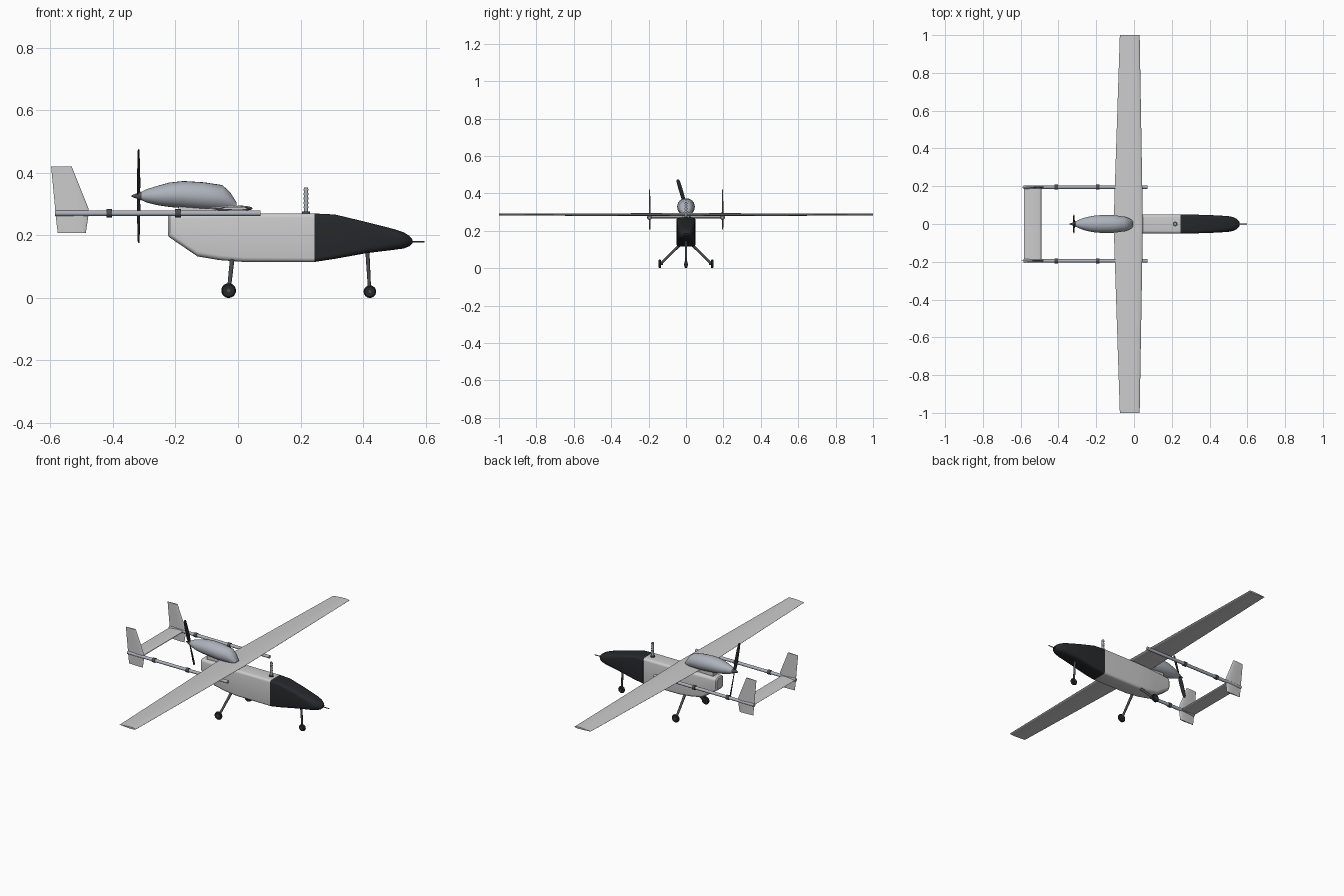
import bpy, bmesh
from math import pi, cos, sin
from mathutils import Vector

if "Cube" in bpy.data.objects:
    bpy.data.objects.remove(bpy.data.objects["Cube"])


def material(name, rgb):
    m = bpy.data.materials.new(name)
    m.diffuse_color = (*rgb, 1)
    m.use_nodes = True
    m.node_tree.nodes["Principled BSDF"].inputs["Base Color"].default_value = m.diffuse_color
    return m


DARK = material("dark", (0.02, 0.021, 0.024))
LIGHT = material("light", (0.78, 0.78, 0.79))
STEEL = material("steel", (0.42, 0.45, 0.5))
STRUT = material("strut", (0.07, 0.075, 0.08))


def loft(name, rings, mat, angle=0.6):
    """Skin a list of equal-length point rings and cap both ends."""
    bm = bmesh.new()
    vs = [[bm.verts.new(p) for p in r] for r in rings]
    n = len(vs[0])
    for a, b in zip(vs, vs[1:]):
        for i in range(n):
            j = (i + 1) % n
            bm.faces.new((a[i], a[j], b[j], b[i]))
    bm.faces.new(vs[0])
    bm.faces.new(vs[-1])
    bmesh.ops.recalc_face_normals(bm, faces=bm.faces)
    me = bpy.data.meshes.new(name)
    bm.to_mesh(me)
    bm.free()
    ob = bpy.data.objects.new(name, me)
    bpy.context.collection.objects.link(ob)
    me.materials.append(mat)
    bpy.ops.object.select_all(action='DESELECT')
    ob.select_set(True)
    bpy.context.view_layer.objects.active = ob
    bpy.ops.object.shade_smooth_by_angle(angle=angle)
    return ob


def rounded_section(x, zb, zt, hw, r):
    """Rounded rectangle across the x axis."""
    pts = []
    for k, (sy, top) in enumerate(((1, 1), (-1, 1), (-1, 0), (1, 0))):
        cy, cz = sy * (hw - r), (zt - r if top else zb + r)
        for s in range(5):
            a = k * pi / 2 + s * pi / 8
            pts.append((x, cy + r * cos(a), cz + r * sin(a)))
    return pts


def oval_section(x, zb, zt, hw, n=24):
    c, h = (zb + zt) / 2, (zt - zb) / 2
    return [(x, hw * cos(2 * pi * i / n), c + h * sin(2 * pi * i / n)) for i in range(n)]


def rod(name, a, b, r1, mat, r2=None, n=20):
    a, b = Vector(a), Vector(b)
    q = (b - a).to_track_quat('Z', 'Y')
    ring = lambda c, r: [c + q @ Vector((r * cos(2 * pi * i / n), r * sin(2 * pi * i / n), 0)) for i in range(n)]
    return loft(name, [ring(a, r1), ring(b, r1 if r2 is None else r2)], mat)


def airfoil(xl, xt, thick, place):
    """Closed airfoil loop; place(x, t) sets chord and thickness axes."""
    up = ((0, 0), (.02, .22), (.08, .38), (.2, .5), (.4, .49), (.65, .32), (.85, .15), (1, .03))
    loop = [(u, t) for u, t in up] + [(u, -t * .8) for u, t in reversed(up[1:])]
    return [place(xl + (xt - xl) * u, t * thick) for u, t in loop]


# Fuselage and dark nose
body = [(-.224, .200, .262, .028, .014), (-.218, .193, .267, .034, .015), (-.13, .133, .270, .042, .016),
        (-.06, .121, .271, .047, .016), (.02, .115, .271, .05, .015), (.245, .115, .270, .05, .013)]
loft("fuselage", [rounded_section(*s) for s in body], LIGHT)
nose = [(.245, .115, .270, .0505, .013), (.31, .125, .267, .05, .014), (.41, .143, .243, .047, .018),
        (.50, .154, .220, .042, .024), (.53, .158, .210, .035, .023), (.548, .165, .199, .024, .0165),
        (.558, .175, .187, .011, .0058)]
loft("nose_cone", [rounded_section(*s) for s in nose], DARK)
rod("nose_probe", (.55, 0, .179), (.597, 0, .179), .0025, STRUT, n=10)

# Wing
loft("wing", [airfoil(xl, xt, t, lambda x, h, y=y: (x, y, .286 + h))
              for y, xl, xt, t in ((-1, .03, -.075, .011), (0, .047, -.108, .018), (1, .03, -.075, .011))], LIGHT)

# Engine pod, spinner and propeller
pod = [(-.312, .315, .337, .012), (-.295, .306, .347, .021), (-.26, .297, .358, .034), (-.22, .291, .369, .043),
       (-.175, .287, .374, .047), (-.11, .282, .370, .047), (-.05, .280, .361, .039), (-.025, .280, .338, .03),
       (-.005, .283, .306, .016)]
loft("engine_pod", [oval_section(*s) for s in pod], STEEL)
loft("pod_pylon", [rounded_section(x, .255, .30, .018, .008) for x in (-.19, -.07)], LIGHT)
rod("spinner", (-.308, 0, .326), (-.341, 0, .326), .015, STRUT, r2=.002)
axis, side = Vector((0, -.29, .957)), Vector((0, .957, .29))
for label, sgn in (("upper", 1), ("lower", -1)):
    rings = []
    for d, w, tw in ((0, .007, .6), (.04, .011, .5), (.11, .011, .3), (.15, .009, .2), (.155, .005, .2)):
        c = Vector((-.318, 0, .326)) + axis * d * sgn
        u = side * cos(tw) + Vector((sgn * sin(tw), 0, 0))
        v = axis.cross(u).normalized()
        rings.append([c + u * w * cos(k * pi / 6) + v * .0025 * sin(k * pi / 6) for k in range(12)])
    loft("propeller_blade_" + label, rings, DARK)

# Tail booms, clamps and fins
for label, y in (("left", .195), ("right", -.195)):
    rod("boom_" + label, (-.585, y, .271), (.072, y, .271), .009, STEEL)
    for i, x in enumerate((-.412, -.192)):
        rod(f"boom_clamp_{label}_{i}", (x - .009, y, .271), (x + .009, y, .271), .013, STRUT)
    loft("fin_" + label, [airfoil(xl, xt, t, lambda x, h, z=z: (x, y + h, z))
                          for z, xl, xt, t in ((.208, -.487, -.577, .008), (.268, -.478, -.584, .010),
                                               (.285, -.478, -.585, .010), (.42, -.532, -.598, .007))], LIGHT)
loft("tailplane", [airfoil(-.49, -.583, .011, lambda x, h, y=y: (x, y, .271 + h)) for y in (-.195, .195)], LIGHT)

# Ribbed antenna
rod("antenna_base", (.218, 0, .265), (.218, 0, .276), .013, STRUT)
rod("antenna", (.218, 0, .27), (.218, 0, .353), .0065, STEEL)
for i in range(5):
    z = .287 + i * .014
    rod(f"antenna_rib_{i}", (.218, 0, z), (.218, 0, z + .006), .008, STEEL)


# Landing gear
def wheel(name, x, y, r, w):
    prof = ((-w, r * .8), (-w * .6, r * .95), (0, r), (w * .6, r * .95), (w, r * .8))
    rings = [[(x + q * cos(i * pi / 14), y + o, r + q * sin(i * pi / 14)) for i in range(28)] for o, q in prof]
    loft(name, rings, DARK)


for label, s in (("left", 1), ("right", -1)):
    rod("main_leg_" + label, (-.018, .028 * s, .13), (-.029, .131 * s, .028), .0075, STRUT, r2=.006)
    rod("main_axle_" + label, (-.03, .124 * s, .0235), (-.03, .148 * s, .0235), .006, STRUT)
    wheel("main_wheel_" + label, -.03, .14 * s, .0235, .007)
rod("nose_leg", (.414, 0, .15), (.421, 0, .025), .0065, STRUT, r2=.005)
rod("nose_axle", (.422, -.01, .02), (.422, .01, .02), .005, STRUT)
wheel("nose_wheel", .422, 0, .02, .0075)
